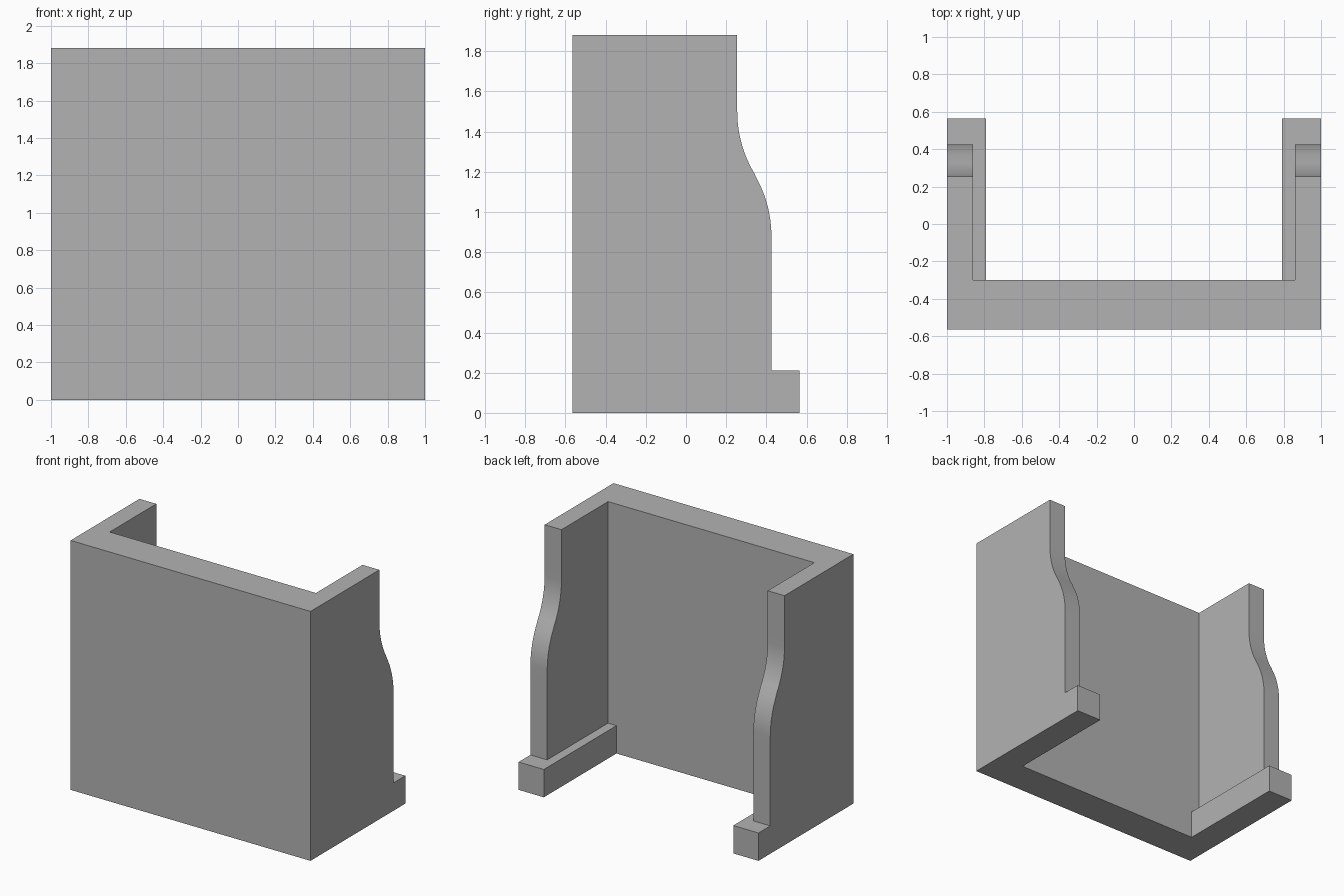
import bpy
import bmesh
import math
from mathutils import Vector

old = bpy.data.objects.get("Cube")
if old:
    bpy.data.objects.remove(old, do_unlink=True)

HALF_WIDTH, FRONT, BACK, HEIGHT = 1.0, -0.565, 0.565, 1.88
WALL_INNER, FOOT_INNER, PANEL_BACK, FOOT_TOP = 0.86, 0.79, -0.30, 0.21
UPPER_Y, LOWER_Y = 0.255, 0.425

grey = bpy.data.materials.new("plain grey")
grey.use_nodes = True
colour = (0.45, 0.45, 0.45, 1)
grey.diffuse_color = colour
grey.node_tree.nodes["Principled BSDF"].inputs["Base Color"].default_value = colour


def prism(name, outline, extrusion):
    """Extrude a closed planar outline into a solid object."""
    bm = bmesh.new()
    face = bm.faces.new([bm.verts.new(p) for p in outline])
    grown = bmesh.ops.extrude_face_region(bm, geom=[face])["geom"]
    verts = [g for g in grown if isinstance(g, bmesh.types.BMVert)]
    bmesh.ops.translate(bm, verts=verts, vec=Vector(extrusion))
    bmesh.ops.recalc_face_normals(bm, faces=bm.faces)
    mesh = bpy.data.meshes.new(name)
    bm.to_mesh(mesh)
    bm.free()
    mesh.materials.append(grey)
    obj = bpy.data.objects.new(name, mesh)
    bpy.context.collection.objects.link(obj)
    return obj


def arc(y, z, radius, sweep, steps=12):
    """Arc leaving the vertical at (y, z); the sign of radius sets its side."""
    angles = [sweep * i / steps for i in range(steps + 1)]
    return [(y + radius * (1 - math.cos(a)), z + abs(radius) * math.sin(a))
            for a in angles]


# Side profile: foot, lower wall, two opposed arcs, upper wall
bend = math.radians(30.9)
lower_arc = arc(LOWER_Y, 0.88, -0.6, bend)
upper_arc = arc(UPPER_Y, 1.50, 0.6, -bend)
profile = [(FRONT, 0), (BACK, 0), (BACK, FOOT_TOP), (LOWER_Y, FOOT_TOP)]
profile += lower_arc[:-1] + upper_arc[::-1]
profile += [(UPPER_Y, HEIGHT), (FRONT, HEIGHT)]
surround = prism("surround", [(-HALF_WIDTH, y, z) for y, z in profile],
                 (2 * HALF_WIDTH, 0, 0))

# Opening: narrower between the feet than between the walls
half = [(FOOT_INNER, -1), (FOOT_INNER, FOOT_TOP),
        (WALL_INNER, FOOT_TOP), (WALL_INNER, 3)]
opening = half + [(-x, z) for x, z in reversed(half)]
cutter = prism("opening_cutter", [(x, PANEL_BACK, z) for x, z in opening],
               (0, 2, 0))
cutter.hide_render = True

# Cut the opening and keep the result as one clean solid
cut = surround.modifiers.new("opening", 'BOOLEAN')
cut.operation = 'DIFFERENCE'
cut.solver = 'EXACT'
cut.object = cutter
bpy.ops.object.select_all(action='DESELECT')
bpy.context.view_layer.objects.active = surround
surround.select_set(True)
bpy.ops.object.modifier_apply(modifier=cut.name)
bpy.data.objects.remove(cutter, do_unlink=True)
bpy.ops.object.shade_smooth_by_angle(angle=math.radians(25))
